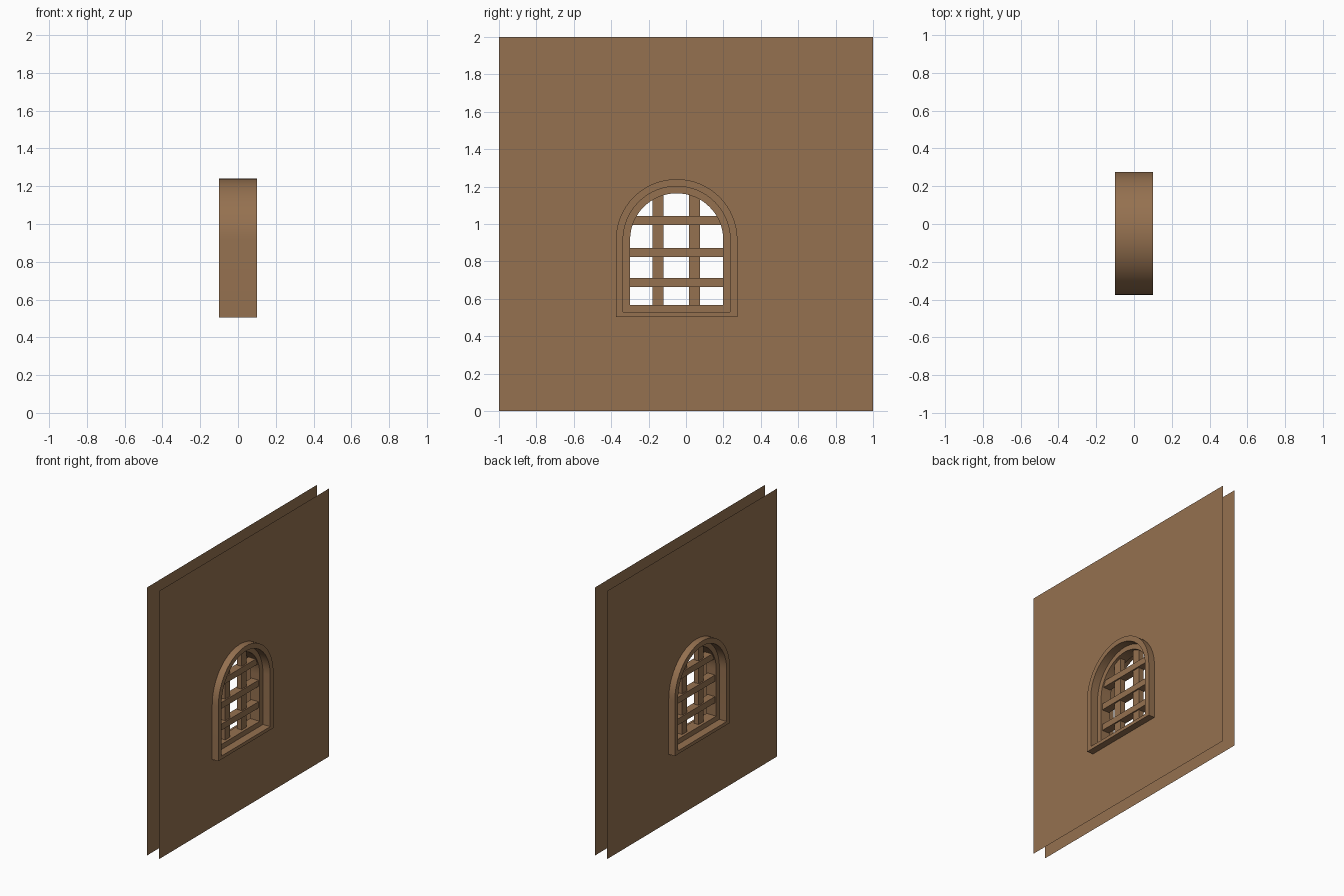
import bpy, bmesh, math

if "Cube" in bpy.data.objects:
    bpy.data.objects.remove(bpy.data.objects["Cube"])

CY, CZ = -0.05, 0.915        # centre of the window arch
ARC = 32

brown = bpy.data.materials.new("brown_wood")
brown.diffuse_color = (0.30, 0.165, 0.08, 1)
brown.use_nodes = True
brown.node_tree.nodes["Principled BSDF"].inputs["Base Color"].default_value = brown.diffuse_color


def finish(bm, name):
    me = bpy.data.meshes.new(name)
    bm.to_mesh(me)
    bm.free()
    me.materials.append(brown)
    ob = bpy.data.objects.new(name, me)
    bpy.context.collection.objects.link(ob)
    return ob


def outline(r, bottom):
    """Arched window outline as (y, z) points."""
    pts = [(CY - r, bottom), (CY + r, bottom)]
    for i in range(ARC + 1):
        a = math.pi * i / ARC
        pts.append((CY + r * math.cos(a), CZ + r * math.sin(a)))
    return pts


def wall(name, x):
    """Thin single-sided sheet with an arched hole."""
    bm = bmesh.new()
    for loop in ([(-1, 0), (1, 0), (1, 2), (-1, 2)], outline(0.318, 0.51)):
        vs = [bm.verts.new((x, y, z)) for y, z in loop]
        for i, v in enumerate(vs):
            bm.edges.new((v, vs[(i + 1) % len(vs)]))
    bmesh.ops.triangle_fill(bm, edges=bm.edges[:], use_beauty=True,
                            use_dissolve=False, normal=(1, 0, 0))
    bm.normal_update()
    flip = [f for f in bm.faces if f.normal.x * x < 0]
    bmesh.ops.reverse_faces(bm, faces=flip)
    finish(bm, name)


def bar(name, size, loc):
    bm = bmesh.new()
    bmesh.ops.create_cube(bm, size=1)
    for v in bm.verts:
        v.co = [c * s + p for c, s, p in zip(v.co, size, loc)]
    finish(bm, name)


# Two wall sheets
wall("wall_right", 0.05)
wall("wall_left", -0.05)

# Stepped arched frame, lofted from nested outlines
outer, mid, inner = (0.325, 0.504), (0.2865, 0.529), (0.249, 0.567)
D, S = 0.10, 0.04
section = [(outer, D), (mid, D), (mid, S), (inner, S),
           (inner, -S), (mid, -S), (mid, -D), (outer, -D)]
bm = bmesh.new()
rings = [[bm.verts.new((x, y, z)) for y, z in outline(*o)] for o, x in section]
for k, a in enumerate(rings):
    b = rings[(k + 1) % len(rings)]
    for i in range(len(a)):
        j = (i + 1) % len(a)
        bm.faces.new((a[i], a[j], b[j], b[i]))
bmesh.ops.recalc_face_normals(bm, faces=bm.faces[:])
frame = finish(bm, "window_frame")
bpy.context.view_layer.objects.active = frame
frame.select_set(True)
bpy.ops.object.shade_smooth_by_angle(angle=math.radians(30))

# Vertical bars, reaching up into the arch
for i, y in enumerate((-0.15, 0.045)):
    top = CZ + math.sqrt(0.268 ** 2 - (y - CY) ** 2)
    bar(f"vertical_bar_{i + 1}", (0.04, 0.059, top - 0.55), (0, y, (top + 0.55) / 2))

# Horizontal bars
for i, z in enumerate((0.687, 0.848, 1.018)):
    bar(f"horizontal_bar_{i + 1}", (0.06, 0.49 if z > 1 else 0.53, 0.047), (0, CY, z))
